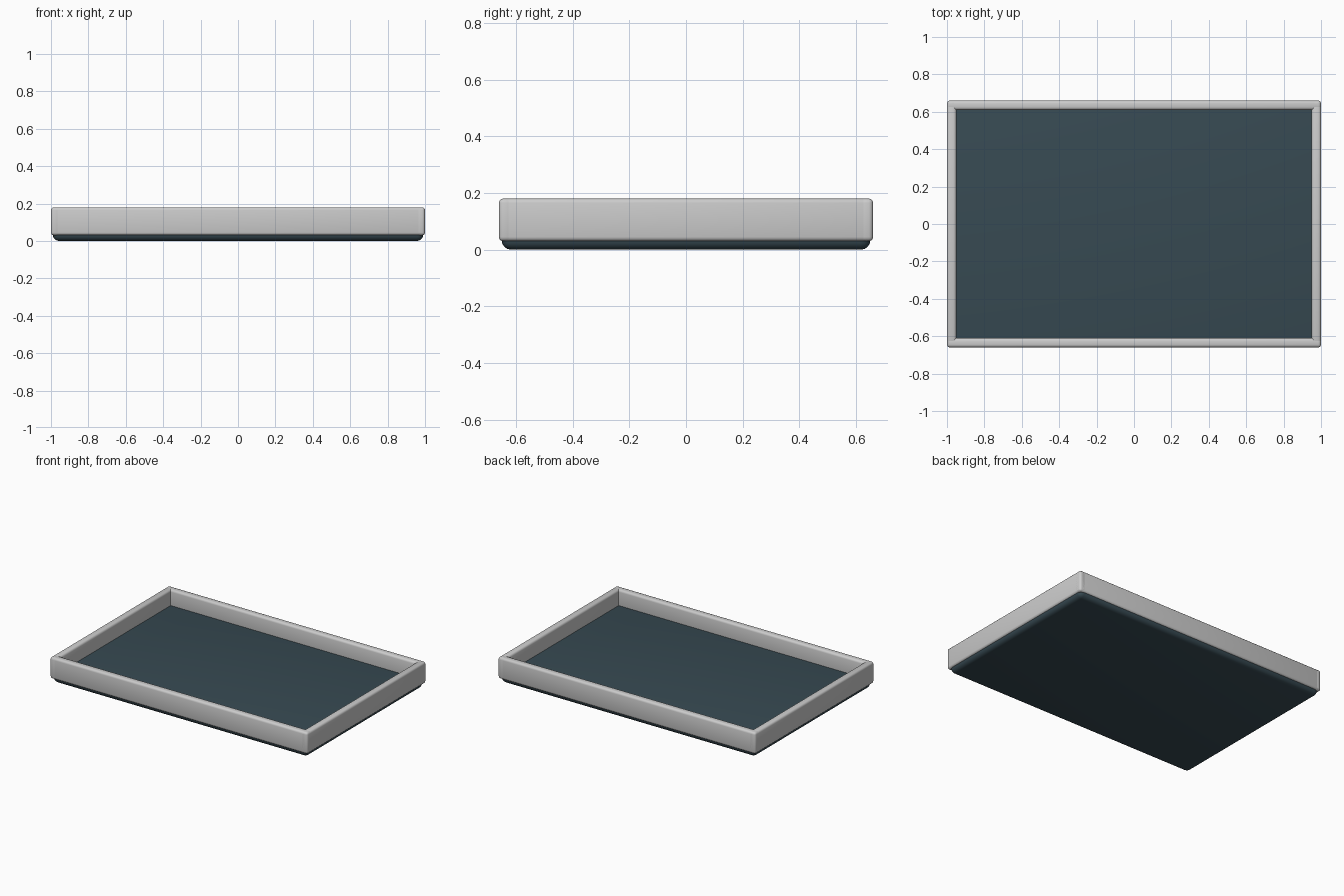
import bpy
import math

if "Cube" in bpy.data.objects:
    bpy.data.objects.remove(bpy.data.objects["Cube"])


def rounded_box(name, size, centre, radius, segments=3):
    """Box with rounded edges and smooth shading."""
    bpy.ops.mesh.primitive_cube_add(size=1, location=centre)
    ob = bpy.context.object
    ob.name = name
    ob.scale = size
    bpy.ops.object.transform_apply(location=False, rotation=False, scale=True)
    bev = ob.modifiers.new("rounding", 'BEVEL')
    bev.width = radius
    bev.segments = segments
    bpy.ops.object.modifier_apply(modifier=bev.name)
    bpy.ops.object.shade_smooth_by_angle(angle=math.radians(35))
    return ob


HX, HY = 1.0, 0.66          # outer half sizes
RAIL = 0.05                 # rail thickness
Z0, Z1 = 0.03, 0.18         # rail bottom and top
H, ZC = Z1 - Z0, (Z0 + Z1) / 2

# Dark tray floor with softly rounded underside
base = rounded_box("tray_floor", (1.98, 1.30, 0.07), (0, 0, 0.035), 0.033, 4)
mat = bpy.data.materials.new("dark_slate")
mat.diffuse_color = (0.038, 0.068, 0.085, 1)
mat.use_nodes = True
mat.node_tree.nodes["Principled BSDF"].inputs["Base Color"].default_value = mat.diffuse_color
base.data.materials.append(mat)

# Long rails, front and back
for name, s in (("front_rail", -1), ("back_rail", 1)):
    rounded_box(name, (2 * HX, RAIL, H), (0, s * (HY - RAIL / 2), ZC), 0.015)

# Short rails, left and right
for name, s in (("left_rail", -1), ("right_rail", 1)):
    rounded_box(name, (RAIL, 2 * HY, H), (s * (HX - RAIL / 2), 0, ZC), 0.015)
